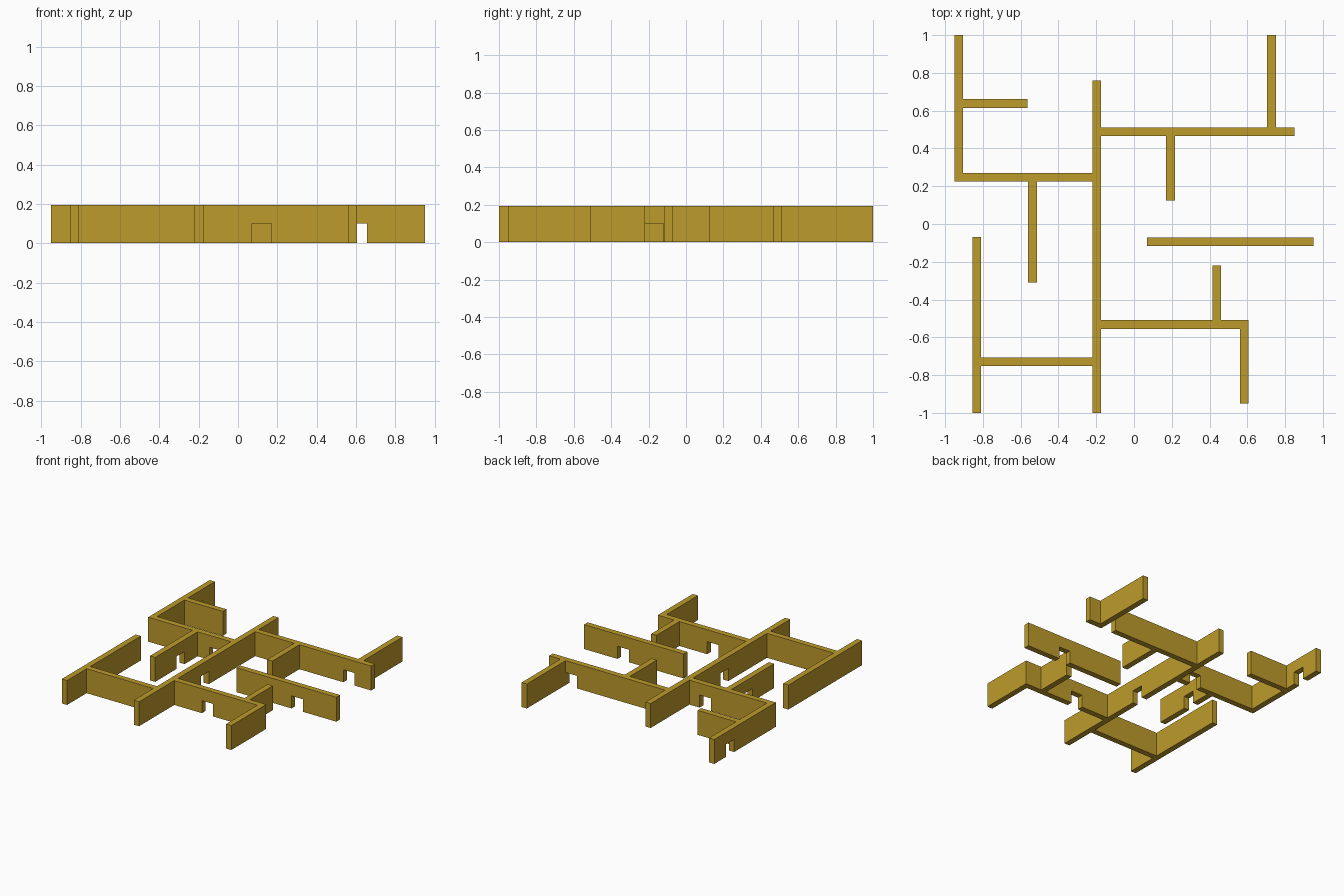
import bpy
import bmesh
from mathutils import Vector

cube = bpy.data.objects.get("Cube")
if cube:
    bpy.data.objects.remove(cube, do_unlink=True)

HEIGHT = 0.195
THICK = 0.046
DOOR_HEIGHT = 0.1
DOOR_WIDTH = 0.1

ochre = bpy.data.materials.new("ochre")
ochre.use_nodes = True
colour = (0.515, 0.328, 0.024, 1)
ochre.diffuse_color = colour
ochre.node_tree.nodes["Principled BSDF"].inputs["Base Color"].default_value = colour


def wall(name, axis, across, start, end, door=None):
    """Upright wall along an axis; across is its lower side, door the start of an opening."""
    profile = [(start, 0)]
    if door is not None:
        far = door + DOOR_WIDTH
        profile += [(door, 0), (door, DOOR_HEIGHT), (far, DOOR_HEIGHT), (far, 0)]
    profile += [(end, 0), (end, HEIGHT), (start, HEIGHT)]

    along_x = axis == "x"
    bm = bmesh.new()
    verts = [bm.verts.new((s, across, z) if along_x else (across, s, z)) for s, z in profile]
    face = bm.faces.new(verts)
    extruded = bmesh.ops.extrude_face_region(bm, geom=[face])["geom"]
    shift = Vector((0, THICK, 0) if along_x else (THICK, 0, 0))
    bmesh.ops.translate(bm, vec=shift, verts=[g for g in extruded if isinstance(g, bmesh.types.BMVert)])
    bmesh.ops.recalc_face_normals(bm, faces=bm.faces)
    mesh = bpy.data.meshes.new(name)
    bm.to_mesh(mesh)
    bm.free()
    mesh.materials.append(ochre)
    bpy.context.collection.objects.link(bpy.data.objects.new(name, mesh))


# Central wall
wall("spine_wall", "y", -0.22, -1, 0.76, door=-0.22)

# Back right rooms
wall("back_right_outer_wall", "y", -0.95, 0.225, 1, door=0.75)
wall("back_right_short_wall", "x", 0.615, -0.905, -0.565)
wall("back_right_cross_wall", "x", 0.225, -0.905, -0.22, door=-0.41)
wall("middle_right_wall", "y", -0.56, -0.31, 0.225, door=-0.04)

# Front right rooms
wall("front_right_outer_wall", "y", -0.855, -1, -0.07)
wall("front_right_cross_wall", "x", -0.753, -0.81, -0.22)

# Back left rooms
wall("back_left_cross_wall", "x", 0.465, -0.175, 0.85, door=0.605)
wall("back_left_outer_wall", "y", 0.705, 0.51, 1)
wall("back_left_stub_wall", "y", 0.17, 0.125, 0.465)

# Free-standing wall
wall("free_wall", "x", -0.117, 0.07, 0.95, door=0.555)

# Front left rooms
wall("front_left_cross_wall", "x", -0.555, -0.175, 0.605, door=0.07)
wall("front_left_stub_wall", "y", 0.415, -0.51, -0.22)
wall("front_left_outer_wall", "y", 0.56, -0.95, -0.555)
